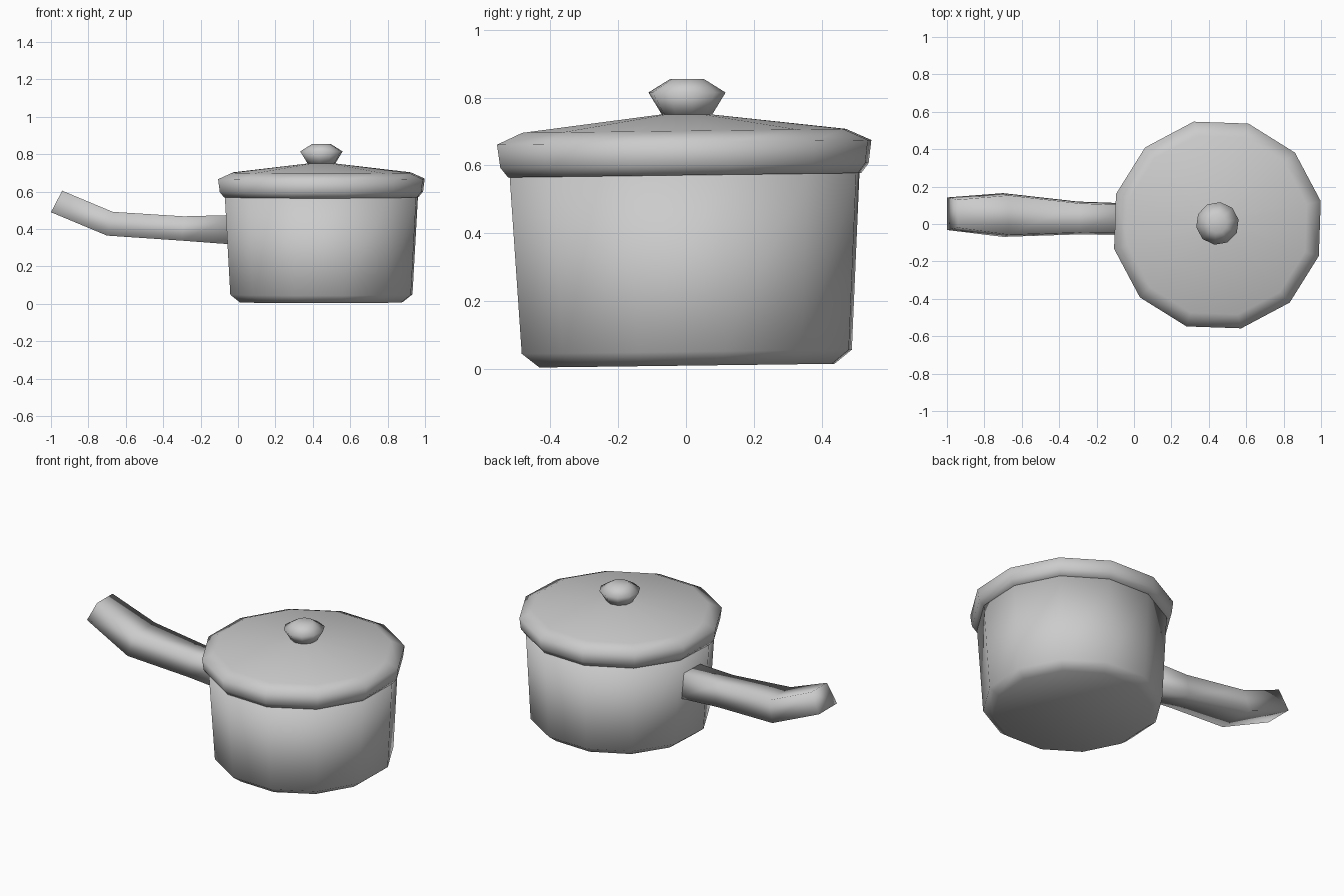
import bpy, bmesh
from math import cos, sin, pi, radians

if "Cube" in bpy.data.objects:
    bpy.data.objects.remove(bpy.data.objects["Cube"])


def loft(name, rings, smooth=True):
    """Skin a list of closed rings and cap both ends."""
    bm = bmesh.new()
    rows = [[bm.verts.new(p) for p in ring] for ring in rings]
    n = len(rows[0])
    for a, b in zip(rows, rows[1:]):
        for i in range(n):
            j = (i + 1) % n
            bm.faces.new((a[i], a[j], b[j], b[i]))
    bm.faces.new(rows[0][::-1])
    bm.faces.new(rows[-1])
    bmesh.ops.recalc_face_normals(bm, faces=bm.faces[:])
    for f in bm.faces:
        f.smooth = smooth
    me = bpy.data.meshes.new(name)
    bm.to_mesh(me)
    bm.free()
    ob = bpy.data.objects.new(name, me)
    bpy.context.collection.objects.link(ob)
    return ob


def turned(name, profile, sides, offset, tilt=0.0):
    """Faceted turned part from (radius, z) pairs, slightly tilted about x."""
    rings = [[(r * cos(offset + 2 * pi * i / sides),
               r * sin(offset + 2 * pi * i / sides), z)
              for i in range(sides)] for r, z in profile]
    ob = loft(name, rings)
    ob.location = (0.446, 0.003, 0)
    ob.rotation_euler = (tilt, 0, 0)
    return ob


# pot body: 12 sides, tapered wall, chamfered base
turned("pot_body", [(0.447, 0.009), (0.50, 0.05), (0.53, 0.575)],
       12, radians(13), 0.0125)

# lid: overhanging rim and shallow conical top
turned("lid", [(0.52, 0.571), (0.535, 0.571), (0.558, 0.60), (0.567, 0.668),
               (0.49, 0.702), (0.07, 0.751)],
       12, radians(13), 0.0125)

# knob
turned("lid_knob", [(0.072, 0.745), (0.115, 0.815), (0.05, 0.855)],
       10, radians(10))

# handle: four-sided stations (bottom x, bottom z, top x, top z,
# centre y, bottom half width, top half width)
stations = [(-0.02, 0.317, -0.02, 0.475, 0.025, 0.085, 0.075),
            (-0.30, 0.338, -0.29, 0.468, 0.032, 0.088, 0.078),
            (-0.70, 0.365, -0.67, 0.492, 0.048, 0.117, 0.105),
            (-1.00, 0.49, -0.94, 0.605, 0.055, 0.087, 0.075)]
loft("handle", [[(bx, y - bw, bz), (bx, y + bw, bz),
                 (tx, y + tw, tz), (tx, y - tw, tz)]
                for bx, bz, tx, tz, y, bw, tw in stations])
